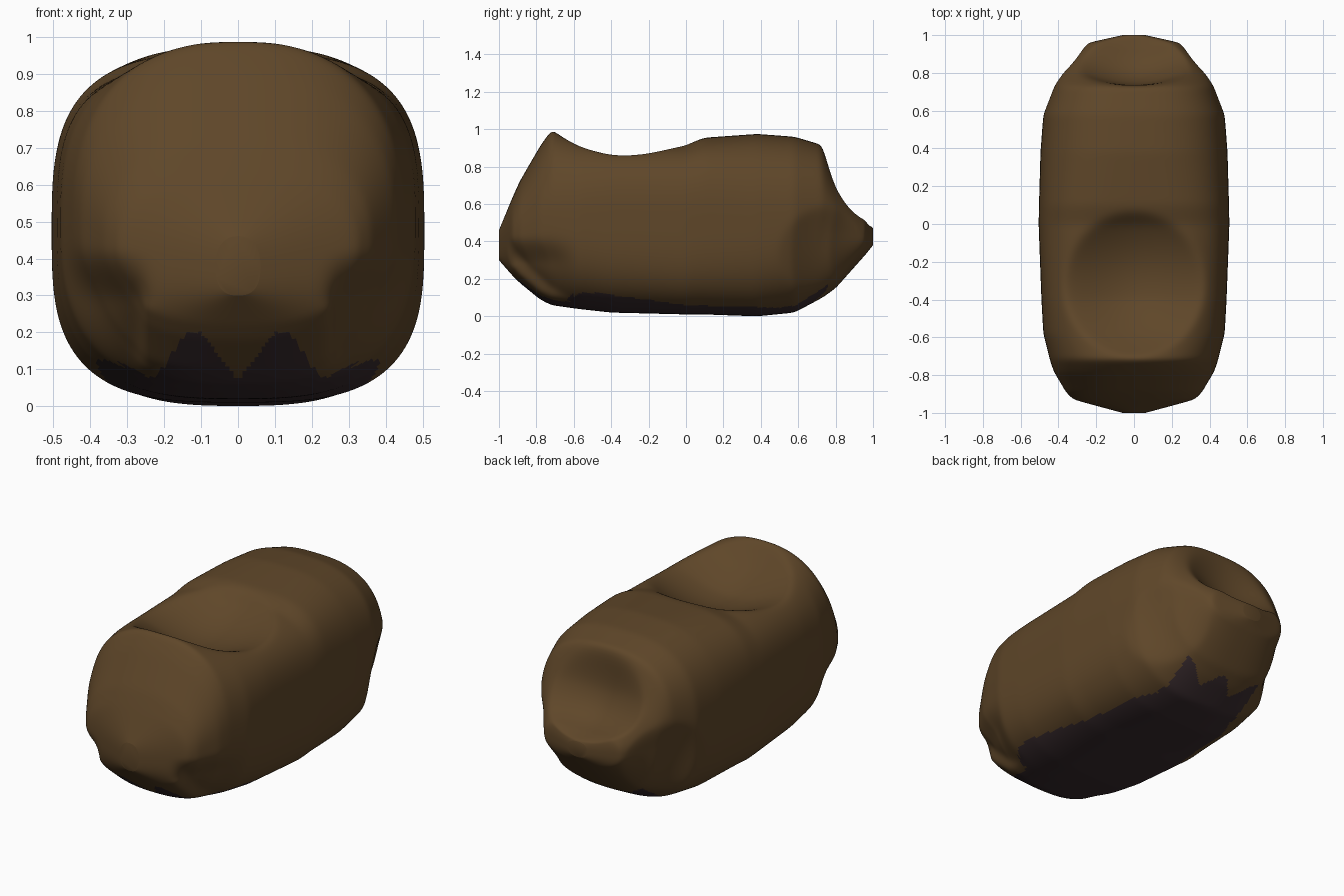
import bpy, bmesh, math

cube = bpy.data.objects.get("Cube")
if cube:
    bpy.data.objects.remove(cube, do_unlink=True)


def material(name, colour):
    mat = bpy.data.materials.new(name)
    mat.use_nodes = True
    mat.diffuse_color = colour
    mat.node_tree.nodes["Principled BSDF"].inputs["Base Color"].default_value = colour
    return mat


def lookup(table, key):
    """Linear interpolation; returns the columns after the first."""
    if key <= table[0][0]:
        return table[0][1:]
    for a, b in zip(table, table[1:]):
        if key <= b[0]:
            t = (key - a[0]) / (b[0] - a[0])
            return [p + (q - p) * t for p, q in zip(a[1:], b[1:])]
    return table[-1][1:]


def ramp(value, start, end):
    t = min(max((value - start) / (end - start), 0), 1)
    return t * t * (3 - 2 * t)


def dent(x, y, z, centre, radii, sharpness):
    d = sum(((p - c) / r) ** 2 for p, c, r in zip((x, y, z), centre, radii))
    return max(0, 1 - d) ** sharpness


# Body stations: y, half width, bottom z, top z
STATIONS = [
    (-1, .06, .30, .46), (-.93, .32, .22, .63), (-.89, .36, .18, .72),
    (-.78, .425, .09, .91), (-.72, .445, .06, .995), (-.58, .48, .04, .955),
    (-.4, .49, .02, .925), (0, .505, .01, .925), (.1, .503, .01, .955),
    (.38, .495, 0, .975), (.58, .48, .02, .96), (.73, .425, .10, .915),
    (.8, .39, .15, .76), (.96, .24, .33, .54), (1, .06, .38, .47),
]
# Squareness of the cross-section: y, upper half, lower half
SQUARENESS = [(-.9, 2.3, 2.6), (-.72, 2.3, 2.6), (-.4, 3.4, 2.9), (0, 3.4, 3.2),
              (.38, 2.8, 2.9), (.7, 2.7, 2.5), (.9, 2.5, 2.4)]
RINGS, SIDES = 240, 224


def body_point(y, angle):
    width, low, high = lookup(STATIONS, y)
    upper, lower = lookup(SQUARENESS, y)
    c, s = math.cos(angle), math.sin(angle)
    power = upper if s > 0 else lower
    r = (abs(c) ** power + abs(s) ** power) ** (-1 / power)
    x = width * r * c
    z = (low + high) / 2 + (high - low) / 2 * r * s
    ax, side = abs(x), math.copysign(1, x)
    # Front limb recesses beside the chest
    front = ramp(ax, .24, .31) * ramp(z, .43, .28) * ramp(y, -.55, -.8)
    # Rear limb recesses, bowl-shaped neck socket and rear socket
    rear = dent(ax, y, z, (.42, .76, .34), (.24, .28, .25), 1.3)
    neck = dent(x, y, .9, (0, -.32, .9), (.37, .38, 1), 1) * ramp(z, .6, .8)
    socket = dent(x, y, z, (0, .86, .68), (.30, .2, .28), 1.2)
    x -= side * (.03 * front + .04 * rear)
    return (x, y + .05 * front - .03 * rear - .075 * socket,
            z - .15 * neck - .085 * socket)


# Underside edge: toothed at both ends, a low sloping line along the flanks
FRONT_TEETH = [(0, .07), (.10, .2), (.14, .2), (.22, .08), (.25, .08)]
REAR_TEETH = [(0, .77), (.03, .76), (.10, .67), (.19, .75), (.25, .76)]
FLANK = [(-.62, .085), (-.57, .125), (-.48, .125), (0, .06),
         (.5, .045), (.6, .06), (.73, .12)]


def is_underside(p):
    ax = abs(p.x)
    if ax < .25 and p.y < -.6:
        return p.z < lookup(FRONT_TEETH, ax)[0]
    if ax < .25 and p.y > .6:
        return p.z < .3 and p.y < lookup(REAR_TEETH, ax)[0]
    if p.y < -.6:
        return p.z < .12 - abs(ax - .32) * .5
    return p.z < lookup(FLANK, p.y)[0]


# Body shell
bm = bmesh.new()
rings = []
for i in range(RINGS + 1):
    y = -math.cos(math.pi * i / RINGS)
    rings.append([bm.verts.new(body_point(y, 2 * math.pi * j / SIDES)) for j in range(SIDES)])
for a, b in zip(rings, rings[1:]):
    for j in range(SIDES):
        k = (j + 1) % SIDES
        bm.faces.new((a[j], a[k], b[k], b[j]))
bm.faces.new(rings[0][::-1])
bm.faces.new(rings[-1])
for _ in range(10):
    bmesh.ops.smooth_vert(bm, verts=bm.verts, factor=.5,
                          use_axis_x=True, use_axis_y=True, use_axis_z=True)
bmesh.ops.recalc_face_normals(bm, faces=bm.faces)
for face in bm.faces:
    face.smooth = True
    face.material_index = int(is_underside(face.calc_center_median()))

mesh = bpy.data.meshes.new("body")
bm.to_mesh(mesh)
bm.free()
mesh.materials.append(material("warm brown", (.114, .062, .022, 1)))
mesh.materials.append(material("dark plum", (.040, .024, .027, 1)))
body = bpy.data.objects.new("body", mesh)
bpy.context.collection.objects.link(body)
